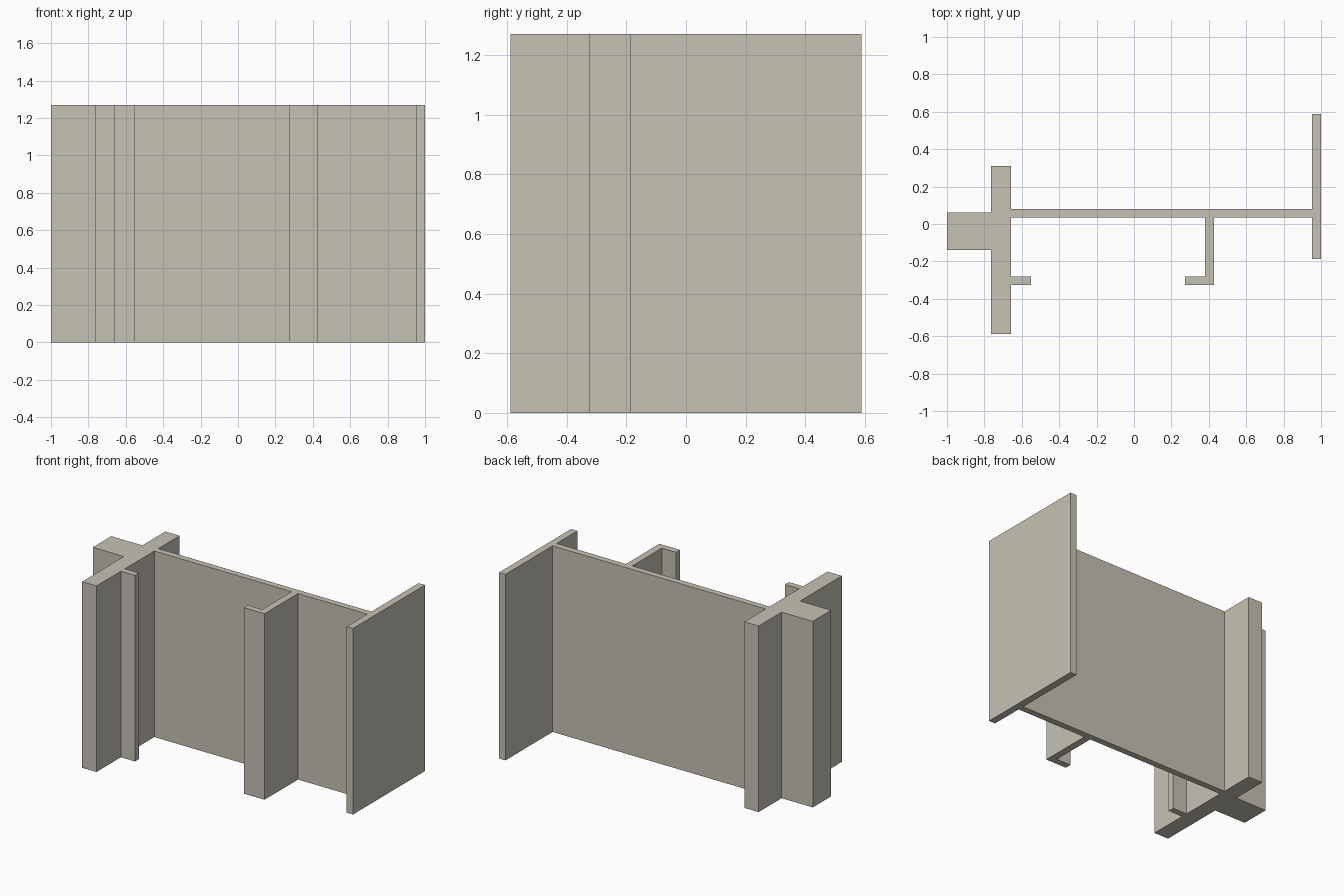
import bpy, bmesh

if "Cube" in bpy.data.objects:
    bpy.data.objects.remove(bpy.data.objects["Cube"])

HEIGHT = 1.27

# One flat colour for the whole extrusion
mat = bpy.data.materials.new("warm grey")
mat.diffuse_color = (0.56, 0.54, 0.46, 1)
mat.use_nodes = True
mat.node_tree.nodes["Principled BSDF"].inputs["Base Color"].default_value = mat.diffuse_color


def extrude_profile(name, points, height):
    """Closed outline in plan, extruded up from z = 0."""
    bm = bmesh.new()
    face = bm.faces.new([bm.verts.new((x, y, 0)) for x, y in points])
    top = bmesh.ops.extrude_face_region(bm, geom=[face])["geom"]
    bmesh.ops.translate(bm, vec=(0, 0, height),
                        verts=[v for v in top if isinstance(v, bmesh.types.BMVert)])
    bmesh.ops.recalc_face_normals(bm, faces=bm.faces)
    mesh = bpy.data.meshes.new(name)
    bm.to_mesh(mesh)
    bm.free()
    mesh.materials.append(mat)
    obj = bpy.data.objects.new(name, mesh)
    bpy.context.collection.objects.link(obj)
    return obj


outline = [
    # left stub and thick cross bar
    (-1.0, -0.138), (-0.765, -0.138), (-0.765, -0.588), (-0.657, -0.588),
    # small inner lip on the cross bar
    (-0.657, -0.325), (-0.55, -0.325), (-0.55, -0.282), (-0.657, -0.282),
    # underside of the web, hooked leg
    (-0.657, 0.036), (0.38, 0.036), (0.38, -0.282), (0.272, -0.282),
    (0.272, -0.325), (0.428, -0.325), (0.428, 0.036),
    # right flange
    (0.952, 0.036), (0.952, -0.188), (1.0, -0.188), (1.0, 0.588), (0.952, 0.588),
    # back of the web, top of the cross bar, stub
    (0.952, 0.079), (-0.657, 0.079), (-0.657, 0.309), (-0.765, 0.309),
    (-0.765, 0.061), (-1.0, 0.061),
]
extrude_profile("extruded_frame_section", outline, HEIGHT)
